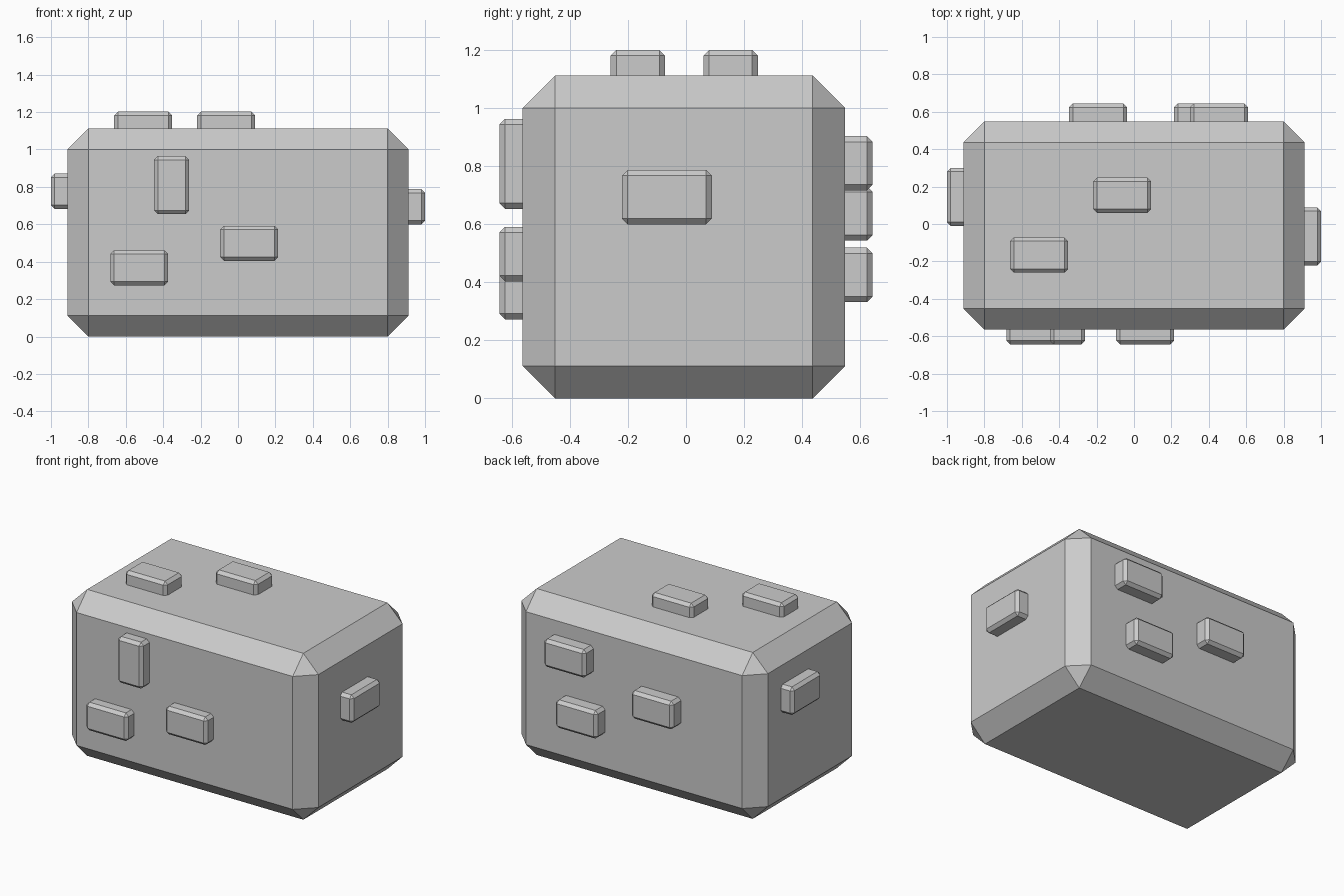
import bpy
import bmesh

if "Cube" in bpy.data.objects:
    bpy.data.objects.remove(bpy.data.objects["Cube"])


def chamfered_box(name, lo, hi, chamfer):
    """Box between two corners with every edge cut by a flat chamfer."""
    bm = bmesh.new()
    bmesh.ops.create_cube(bm, size=1)
    for v in bm.verts:
        v.co = [(a + b) / 2 + c * (b - a) for a, b, c in zip(lo, hi, v.co)]
    bmesh.ops.bevel(bm, geom=bm.edges[:], offset=chamfer, segments=1,
                    affect='EDGES', profile=0.5)
    mesh = bpy.data.meshes.new(name)
    bm.to_mesh(mesh)
    bm.free()
    obj = bpy.data.objects.new(name, mesh)
    bpy.context.collection.objects.link(obj)
    return obj


# Main block with wide chamfers
chamfered_box("body", (-0.912, -0.564, 0), (0.912, 0.549, 1.113), 0.112)

LONG, SHORT, DEPTH, CHAMFER = 0.31, 0.188, 0.18, 0.02


def stud(name, axis, side, outer, centre, upright=False):
    """Small raised block on one face; centre is given in the other two axes."""
    size = [SHORT, LONG] if upright else [LONG, SHORT]
    mid = list(centre)
    mid.insert(axis, side * (outer - DEPTH / 2))
    size.insert(axis, DEPTH)
    chamfered_box(name, [m - s / 2 for m, s in zip(mid, size)],
                  [m + s / 2 for m, s in zip(mid, size)], CHAMFER)


# Front face (x, z)
stud("front_stud_upper", 1, -1, 0.644, (-0.355, 0.809), True)
stud("front_stud_middle", 1, -1, 0.644, (0.06, 0.498))
stud("front_stud_lower", 1, -1, 0.644, (-0.528, 0.367))

# Back face (x, z)
stud("back_stud_upper", 1, 1, 0.644, (0.455, 0.811))
stud("back_stud_middle", 1, 1, 0.644, (-0.192, 0.638))
stud("back_stud_lower", 1, 1, 0.644, (0.369, 0.426))

# Side faces (y, z)
stud("right_stud", 0, 1, 1.0, (-0.066, 0.694))
stud("left_stud", 0, -1, 1.0, (0.145, 0.777))

# Top face (x, y)
stud("top_stud_left", 2, 1, 1.202, (-0.507, -0.166))
stud("top_stud_right", 2, 1, 1.202, (-0.063, 0.154))
